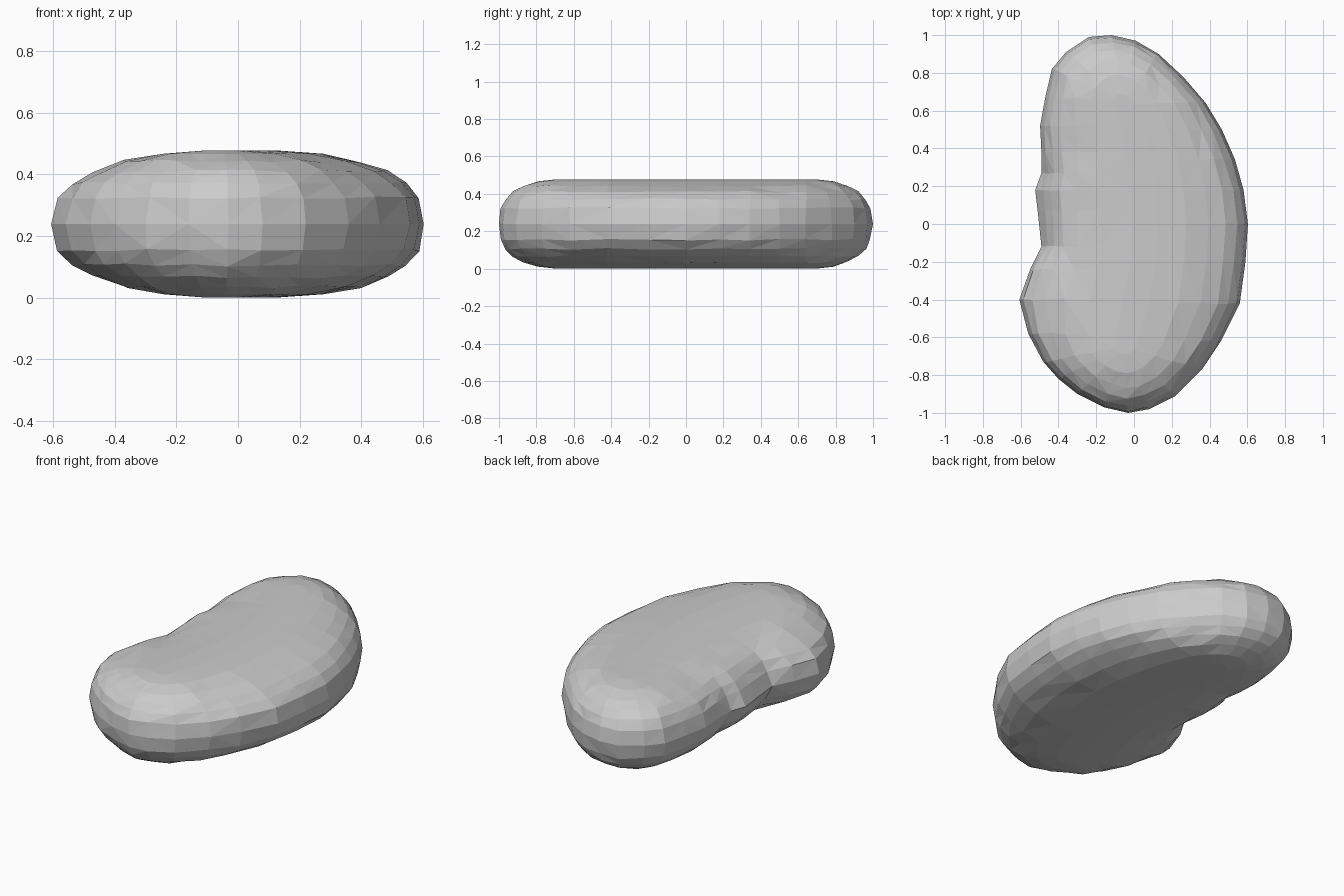
import bpy, bmesh, math, random
from mathutils import Vector

if "Cube" in bpy.data.objects:
    bpy.data.objects.remove(bpy.data.objects["Cube"])

random.seed(4)
H = 0.478

# Widest outline seen from above, counter-clockwise
outline = [(0.603, 0.0), (0.58, 0.18), (0.535, 0.34), (0.465, 0.5), (0.38, 0.64),
           (0.26, 0.78), (0.13, 0.9), (0.01, 0.97), (-0.12, 1.0), (-0.24, 0.99),
           (-0.36, 0.91), (-0.435, 0.82), (-0.47, 0.67), (-0.497, 0.52), (-0.49, 0.38),
           (-0.49, 0.27), (-0.523, 0.18), (-0.51, 0.07), (-0.49, -0.12), (-0.55, -0.24),
           (-0.607, -0.40), (-0.56, -0.58), (-0.48, -0.73), (-0.40, -0.82), (-0.30, -0.90),
           (-0.16, -0.97), (-0.03, -1.0), (0.08, -0.98), (0.22, -0.91), (0.36, -0.77),
           (0.46, -0.62), (0.56, -0.42), (0.59, -0.2)]


def spine(y):
    # Bent centre line the cross-sections shrink towards
    y = max(-0.65, min(0.65, y))
    return Vector((0.06 - 0.27 * y * y, y))


# Cross-section: rings of a rounded, flattened profile (scale, height)
N = 2.4
scales = [0.12, 0.4, 0.62, 0.78, 0.89, 0.965]
half = [(s, (1 - s ** N) ** (1 / N)) for s in scales]
profile = [(s, -h) for s, h in half] + [(1.0, 0.0)] + [(s, h) for s, h in reversed(half)]

bm = bmesh.new()
rings = []
for s, h in profile:
    ring = []
    for x, y in outline:
        c = spine(y)
        k = s
        # Steeper, slightly recessed wall above and below the scar on the concave side
        if x < -0.4 and -0.15 < y < 0.3 and 0.25 < abs(h) < 0.97:
            k = 0.96 * s ** 0.85
        p = c + (Vector((x, y)) - c) * k
        # Slight unevenness of the faceted skin
        j = 0.005 if 0 < abs(h) < 0.95 else 0.0
        ring.append(bm.verts.new((p.x + random.uniform(-j, j), p.y + random.uniform(-j, j),
                                  H / 2 * (1 + h / half[0][1]) + random.uniform(-j, j))))
    rings.append(ring)

n = len(outline)
for a, b in zip(rings, rings[1:]):
    for i in range(n):
        bm.faces.new((a[i], a[(i + 1) % n], b[(i + 1) % n], b[i]))
bm.faces.new(list(reversed(rings[0])))
bm.faces.new(rings[-1])
bmesh.ops.triangulate(bm, faces=bm.faces[:])
bmesh.ops.recalc_face_normals(bm, faces=bm.faces[:])

mesh = bpy.data.meshes.new("bean")
bm.to_mesh(mesh)
bm.free()
bean = bpy.data.objects.new("bean", mesh)
bpy.context.collection.objects.link(bean)
